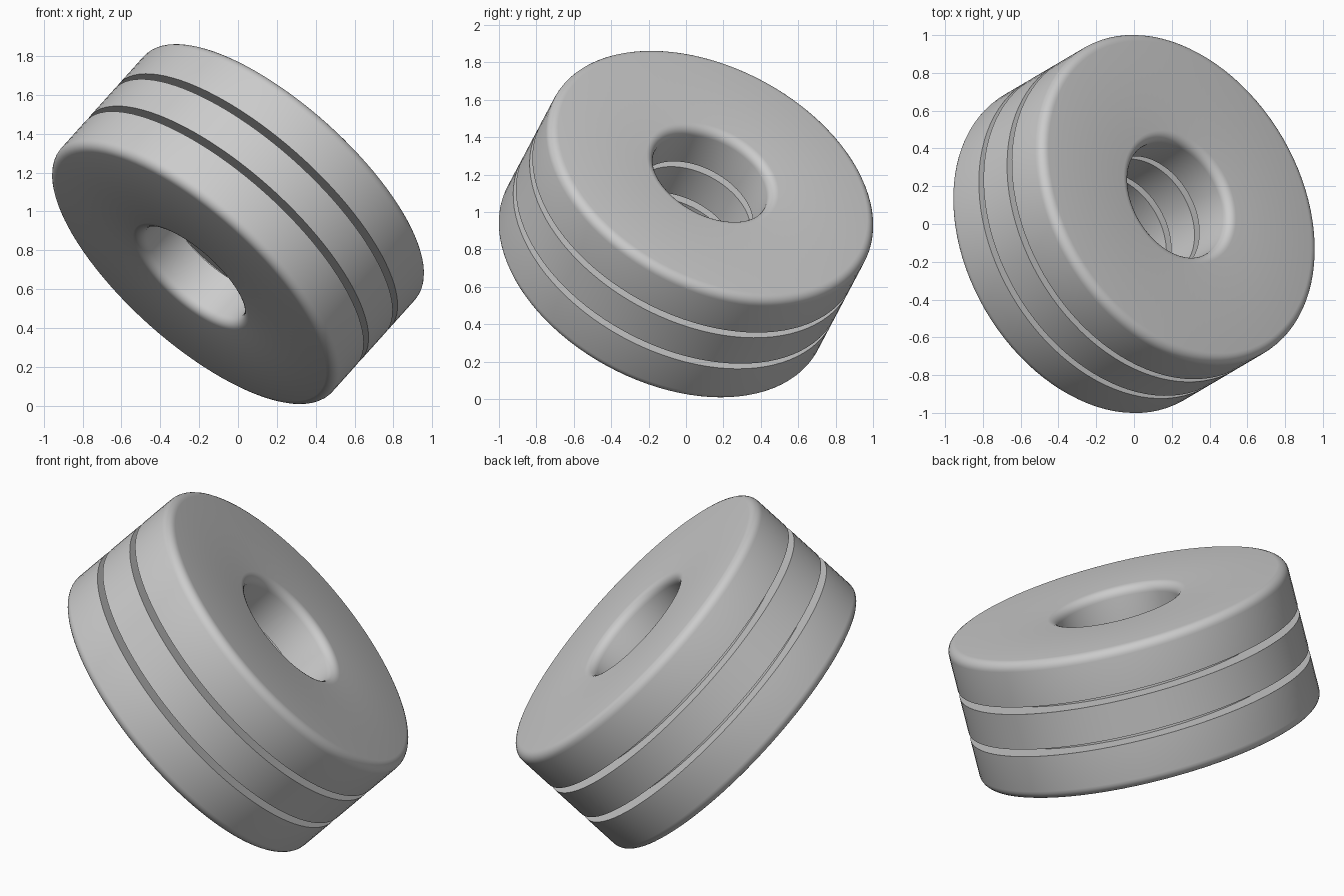
import bpy
import math
from mathutils import Vector

cube = bpy.data.objects.get("Cube")
if cube:
    bpy.data.objects.remove(cube, do_unlink=True)

gray = bpy.data.materials.new("plain gray")
gray.use_nodes = True
color = (0.6, 0.6, 0.6, 1)
gray.diffuse_color = color
gray.node_tree.nodes["Principled BSDF"].inputs["Base Color"].default_value = color

AXIS = Vector((0.62, 0.365, 0.69)).normalized()
TILT = Vector((0, 0, 1)).rotation_difference(AXIS)
CENTRE = Vector((0, 0, 0.935))
OUTER, HOLE = 0.938, 0.33
HALF, FILLET = 0.39, 0.05
GROOVE_IN, GROOVE_OUT = 0.1, 0.14


def lathe(name, profile, sides):
    """Spin a closed (radius, height) profile around the tilted axis."""
    n = len(profile)
    verts, faces = [], []
    for i in range(sides):
        a = math.tau * i / sides
        verts += [(r * math.cos(a), r * math.sin(a), z) for r, z in profile]
        for j in range(n):
            k, i2 = (j + 1) % n, (i + 1) % sides
            faces.append((i * n + j, i2 * n + j, i2 * n + k, i * n + k))
    mesh = bpy.data.meshes.new(name)
    mesh.from_pydata([CENTRE + TILT @ Vector(v) for v in verts], [], faces)
    mesh.materials.append(gray)
    obj = bpy.data.objects.new(name, mesh)
    bpy.context.collection.objects.link(obj)
    bpy.ops.object.select_all(action="DESELECT")
    obj.select_set(True)
    bpy.context.view_layer.objects.active = obj
    bpy.ops.object.shade_smooth_by_angle(angle=math.radians(35))
    return obj


def fillet(r, z, start):
    """Quarter-round arc points about a centre, sweeping a right angle."""
    arc = [math.radians(start + 15 * s) for s in range(7)]
    return [(r + FILLET * math.cos(a), z + FILLET * math.sin(a)) for a in arc]


# End rings, rounded on their outward rims
end_profile = ([(HOLE, GROOVE_OUT), (OUTER, GROOVE_OUT)]
               + fillet(OUTER - FILLET, HALF - FILLET, 0)
               + fillet(HOLE + FILLET, HALF - FILLET, 90))
lathe("upper_ring", end_profile, 96)
lathe("lower_ring", [(r, -z) for r, z in reversed(end_profile)], 96)

# Sharp-edged middle ring
lathe("middle_ring", [(HOLE, -GROOVE_IN), (OUTER, -GROOVE_IN),
                      (OUTER, GROOVE_IN), (HOLE, GROOVE_IN)], 96)

# Recessed spacers that form the floors of the grooves
for name, side in (("upper_spacer", 1), ("lower_spacer", -1)):
    low, high = sorted((side * GROOVE_IN, side * GROOVE_OUT))
    lathe(name, [(0.42, low), (0.82, low), (0.82, high), (0.42, high)], 64)
